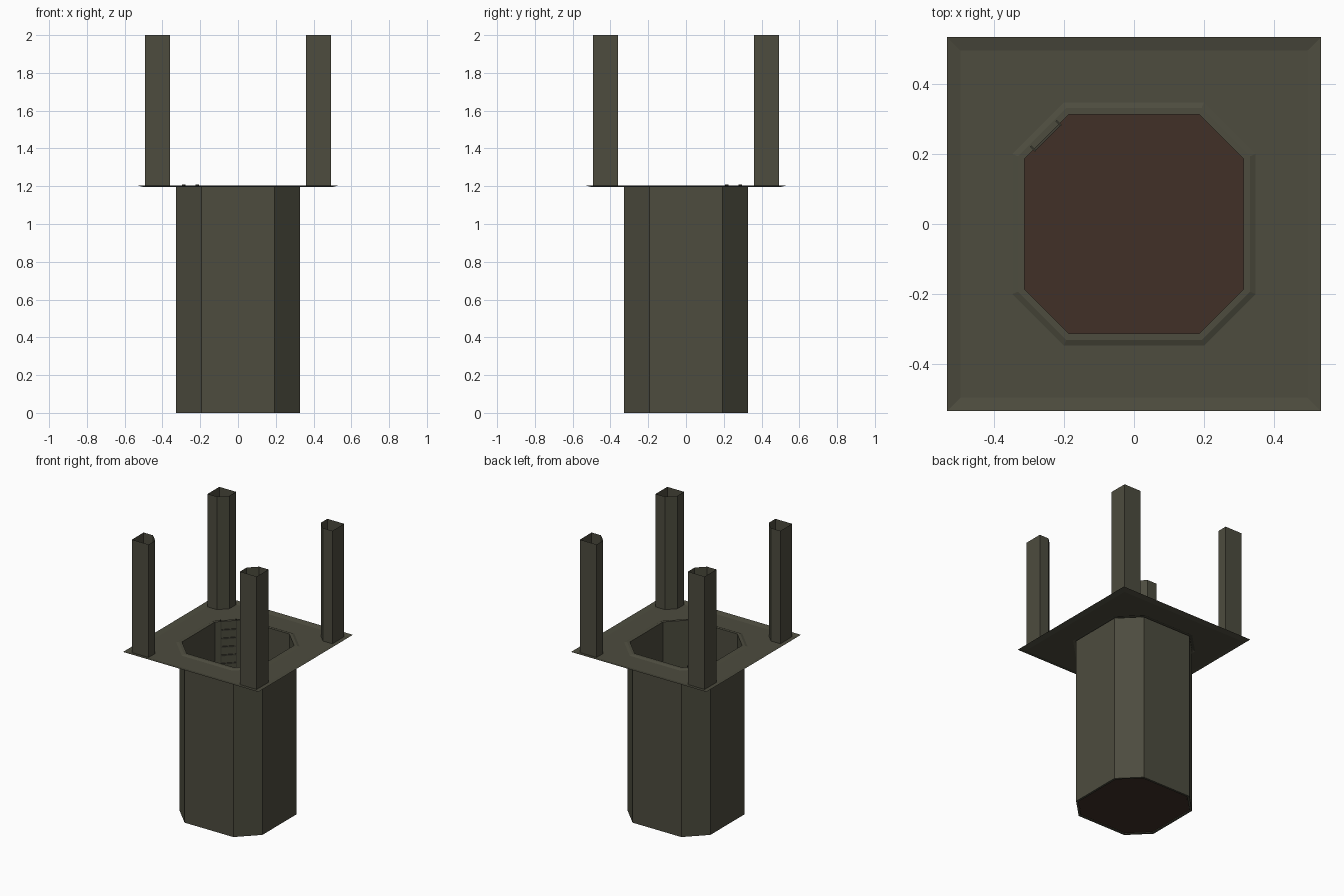
import bpy, bmesh, math
from mathutils import Matrix, Vector

if "Cube" in bpy.data.objects:
    bpy.data.objects.remove(bpy.data.objects["Cube"])


def material(name, rgb):
    m = bpy.data.materials.new(name)
    m.diffuse_color = (*rgb, 1)
    m.use_nodes = True
    m.node_tree.nodes["Principled BSDF"].inputs["Base Color"].default_value = m.diffuse_color
    return m


OLIVE = material("olive metal", (0.074, 0.072, 0.049))
BROWN = material("brown earth", (0.052, 0.030, 0.020))
DARK = material("dark ladder metal", (0.050, 0.049, 0.035))


def octagon(r, f):
    """Eight points, counter-clockwise: half width r, half flat length f."""
    return [(r, -f), (r, f), (f, r), (-f, r), (-r, f), (-r, -f), (-f, -r), (f, -r)]


def square(r):
    return [(r, -r), (r, r), (-r, r), (-r, -r)]


def ring(bm, pts, z):
    return [bm.verts.new((x, y, z)) for x, y in pts]


def loft(bm, rings, wrap=False):
    pairs = list(zip(rings, rings[1:]))
    if wrap:
        pairs.append((rings[-1], rings[0]))
    for a, b in pairs:
        n = len(a)
        for i in range(n):
            j = (i + 1) % n
            bm.faces.new((a[i], a[j], b[j], b[i]))


def finish(bm, name, mat):
    me = bpy.data.meshes.new(name)
    bm.to_mesh(me)
    bm.free()
    me.materials.append(mat)
    ob = bpy.data.objects.new(name, me)
    bpy.context.collection.objects.link(ob)
    return ob


TOP, FLAT = 1.202, 1.195

# octagonal shaft with a thin wall
bm = bmesh.new()
outer, inner = octagon(0.327, 0.192), octagon(0.312, 0.186)
loft(bm, [ring(bm, outer, 0), ring(bm, outer, FLAT), ring(bm, inner, FLAT), ring(bm, inner, 0)], wrap=True)
finish(bm, "shaft_wall", OLIVE)

# floor of the shaft
bm = bmesh.new()
bm.faces.new(ring(bm, inner, 0.005))
finish(bm, "shaft_floor", BROWN)

# raised lip round the opening
bm = bmesh.new()
loft(bm, [ring(bm, octagon(0.347, 0.200), FLAT), ring(bm, octagon(0.331, 0.193), TOP),
          ring(bm, inner, TOP), ring(bm, inner, FLAT)])
finish(bm, "opening_lip", OLIVE)

# square plate with an octagonal hole and turned-up edges
bm = bmesh.new()
edge_in = ring(bm, square(0.495), FLAT)
hole = ring(bm, octagon(0.347, 0.200), FLAT)
edges = [bm.edges.new((lp[i], lp[(i + 1) % len(lp)])) for lp in (edge_in, hole) for i in range(len(lp))]
bmesh.ops.triangle_fill(bm, edges=edges, use_beauty=True, use_dissolve=False)
loft(bm, [ring(bm, square(0.533), TOP + 0.002), edge_in])
bm.normal_update()
for f in bm.faces:
    if f.normal.z < 0:
        f.normal_flip()
finish(bm, "top_plate", OLIVE)

# four hollow corner posts, inner corner cut off
bm = bmesh.new()
a, b, c = 0.36, 0.492, 0.418
profile = [(c, a), (b, a), (b, b), (a, b), (a, c)]
loft(bm, [ring(bm, profile, FLAT), ring(bm, profile, 2.0)])
posts = finish(bm, "corner_posts", OLIVE)
mirror = posts.modifiers.new("mirror", 'MIRROR')
mirror.use_axis = (True, True, False)
mirror.use_mirror_merge = False

# ladder on the back left slanted wall
place = Matrix.Translation((-0.25, 0.25, 0)) @ Matrix.Rotation(math.radians(45), 4, 'Z')
bm = bmesh.new()


def box(centre, size):
    m = place @ Matrix.Translation(Vector(centre)) @ Matrix.Diagonal((*size, 1))
    bmesh.ops.create_cube(bm, size=1, matrix=m)


for side in (-1, 1):
    box((side * 0.051, 0.002, 0.606), (0.005, 0.02, 1.208))
for i in range(19):
    box((0, -0.002, 0.06 + i * 0.06), (0.10, 0.010, 0.010))
finish(bm, "ladder", DARK)
